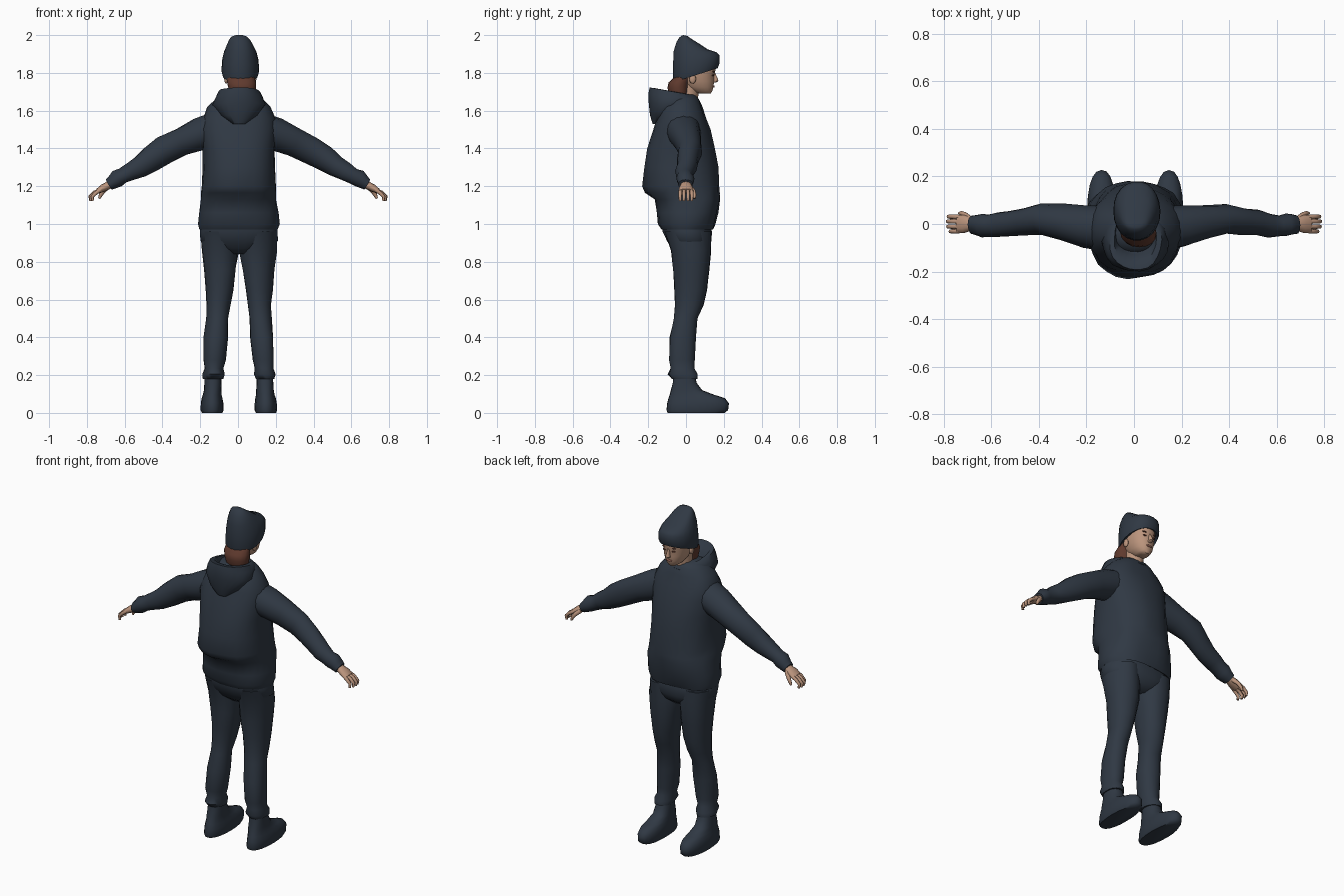
import bpy, bmesh, math
from mathutils import Vector, noise


def material(name, rgb):
    m = bpy.data.materials.new(name)
    m.diffuse_color = (*rgb, 1)
    return m


CLOTH = material("navy cloth", (0.029, 0.040, 0.057))
SKIN = material("skin", (0.50, 0.30, 0.205))
HAIR = material("brown hair", (0.115, 0.042, 0.027))
LIPS = material("lips", (0.36, 0.15, 0.11))


def skin_rings(name, rings, mat, fold=0.0):
    """Join rings of points into a closed smooth body; fold adds cloth creases."""
    bm = bmesh.new()
    loops = []
    for ring in rings:
        c = sum(ring, Vector()) / len(ring)
        loop = []
        for p in ring:
            d = (p - c).normalized()
            loop.append(bm.verts.new(p + d * fold * noise.noise(p * 13)))
        loops.append(loop)
    n = len(loops[0])
    for a, b in zip(loops, loops[1:]):
        for i in range(n):
            j = (i + 1) % n
            bm.faces.new((a[i], a[j], b[j], b[i]))
    bm.faces.new(loops[0])
    bm.faces.new(loops[-1])
    bmesh.ops.recalc_face_normals(bm, faces=bm.faces)
    me = bpy.data.meshes.new(name)
    bm.to_mesh(me)
    bm.free()
    ob = bpy.data.objects.new(name, me)
    bpy.context.collection.objects.link(ob)
    me.materials.append(mat)
    bpy.ops.object.select_all(action='DESELECT')
    bpy.context.view_layer.objects.active = ob
    ob.select_set(True)
    bpy.ops.object.shade_smooth_by_angle(angle=math.radians(55))
    return ob


def column(name, rows, mat, n=22, power=2.2, fold=0.0):
    """Upright body; rows are (z, centre x, half width, y back, y front, tilt)."""
    rings = []
    for z, cx, hx, y0, y1, tilt in rows:
        ring = []
        for i in range(n):
            a = 2 * math.pi * i / n
            c, s = math.cos(a), math.sin(a)
            x = math.copysign(abs(c) ** (2 / power), c) * hx
            y = math.copysign(abs(s) ** (2 / power), s) * (y1 - y0) / 2
            ring.append(Vector((cx + x, (y0 + y1) / 2 + y, z + tilt * y)))
        rings.append(ring)
    return skin_rings(name, rings, mat, fold)


def limb(name, rows, side, mat, n=14, fold=0.0):
    """Tube along a path; rows are (x, y, z, radius along y, radius across)."""
    pts = [Vector((side * r[0], r[1], r[2])) for r in rows]
    rings = []
    for k, r in enumerate(rows):
        t = (pts[min(k + 1, len(pts) - 1)] - pts[max(k - 1, 0)]).normalized()
        u = (Vector((0, 1, 0)) - t * t.y).normalized()
        v = t.cross(u)
        rings.append([pts[k] + u * math.cos(2 * math.pi * i / n) * r[3]
                      + v * math.sin(2 * math.pi * i / n) * r[4] for i in range(n)])
    return skin_rings(name, rings, mat, fold)


def ball(name, loc, scale, mat):
    rows = []
    for k in range(1, 8):
        a = math.pi * k / 8
        h = math.sin(a)
        rows.append((loc[2] - math.cos(a) * scale[2], loc[0], h * scale[0],
                     loc[1] - h * scale[1], loc[1] + h * scale[1], 0))
    return column(name, rows, mat, 12, 2)


# Hooded top: loose back, gathered hem
column("sweater", [
    (0.995, .005, .17, -.10, .11, 0), (0.97, .005, .205, -.13, .145, 0),
    (1.00, .005, .215, -.147, .155, 0), (1.06, .005, .208, -.155, .17, 0),
    (1.13, .005, .20, -.165, .178, 0), (1.165, .005, .198, -.215, .18, 0),
    (1.20, .005, .196, -.23, .178, 0), (1.30, .005, .193, -.222, .17, 0),
    (1.40, .005, .193, -.208, .152, 0), (1.50, .005, .203, -.172, .13, 0),
    (1.56, .005, .192, -.155, .108, 0), (1.62, .005, .165, -.13, .085, 0),
    (1.66, .005, .125, -.11, .07, 0), (1.685, .005, .09, -.08, .05, 0)],
    CLOTH, 26, 2.3, .010)

# Hood lying on the back, open at the top
column("hood", [
    (1.53, .005, .04, -.175, -.10, 0), (1.575, .005, .10, -.19, -.04, 0),
    (1.63, .005, .14, -.198, .05, -.1), (1.67, .005, .125, -.198, .075, -.15),
    (1.70, .005, .11, -.192, .06, -.18), (1.70, .005, .09, -.165, .048, -.18),
    (1.66, .005, .075, -.125, .04, -.1), (1.62, .005, .06, -.09, .04, 0)],
    CLOTH, 22, 2.2, .008)

# Hips of the trousers
column("trouser_seat", [
    (1.02, .005, .195, -.12, .12, 0), (0.96, .005, .205, -.125, .138, 0),
    (0.91, .005, .205, -.10, .135, 0), (0.87, .005, .15, -.075, .12, 0),
    (0.84, .005, .06, -.04, .08, 0)], CLOTH, 22, 2.3, .005)

for s, label in ((-1, "left"), (1, "right")):
    def mirror(rows):
        return [(r[0], .005 + s * r[1], *r[2:]) for r in rows]

    # Trouser leg with bunched ankle
    column(label + "_trouser_leg", mirror([
        (0.96, .105, .095, -.115, .13, 0), (0.86, .10, .097, -.078, .133, 0),
        (0.76, .101, .085, -.068, .125, 0), (0.65, .105, .072, -.06, .11, 0),
        (0.57, .108, .062, -.056, .09, 0), (0.50, .112, .058, -.065, .06, 0),
        (0.40, .122, .062, -.086, .052, 0), (0.28, .130, .058, -.09, .045, 0),
        (0.235, .133, .050, -.082, .042, 0), (0.205, .136, .056, -.094, .055, 0),
        (0.18, .138, .050, -.075, .055, 0)]), CLOTH, 18, 2.1, .010)

    # Boot with rounded toe
    column(label + "_boot", mirror([
        (0.0, .142, .054, -.098, .205, 0), (0.015, .142, .060, -.104, .222, 0),
        (0.05, .142, .059, -.10, .226, 0), (0.078, .141, .055, -.092, .205, 0),
        (0.095, .140, .050, -.086, .15, 0), (0.12, .139, .047, -.08, .085, 0),
        (0.16, .138, .045, -.07, .055, 0), (0.22, .137, .043, -.066, .04, 0)]),
        CLOTH, 20, 2.3, .003)

    # Sleeve with gathered cuff
    limb(label + "_sleeve", [
        (.10, -.02, 1.52, .095, .08), (.20, -.01, 1.475, .088, .088),
        (.30, .008, 1.435, .074, .076), (.39, .022, 1.39, .064, .074),
        (.46, .010, 1.345, .058, .066), (.52, .002, 1.305, .052, .058),
        (.57, -.004, 1.278, .048, .048), (.61, -.007, 1.255, .044, .042),
        (.64, -.007, 1.240, .049, .048), (.665, -.006, 1.222, .043, .037),
        (.685, -.005, 1.210, .038, .030)], s, CLOTH, 16, .010)

    # Hand, fingers curling down
    limb(label + "_palm", [
        (.66, -.003, 1.218, .026, .020), (.69, 0, 1.203, .030, .021),
        (.715, 0, 1.190, .038, .020), (.742, 0, 1.174, .037, .014)], s, SKIN, 12)
    for k, y in enumerate((.028, .010, -.010, -.028)):
        r = (0, .004, .002, -.008)[k]
        limb(f"{label}_finger_{k + 1}", [
            (.725, y, 1.183, .010, .010), (.758 + r, y * 1.1, 1.166, .0095, .010),
            (.780 + r, y * 1.1, 1.145, .0085, .009), (.776 + r, y * 1.1, 1.123, .007, .007)],
            s, SKIN, 8)
    limb(label + "_thumb", [
        (.69, .022, 1.196, .012, .014), (.712, .040, 1.175, .011, .012),
        (.728, .046, 1.152, .009, .010), (.735, .045, 1.135, .006, .006)], s, SKIN, 8)

    # Eye, brow and ear lobe
    ball(label + "_eye", (.012 + s * .03, .143, 1.787), (.012, .006, .005), HAIR)
    ball(label + "_brow", (.012 + s * .031, .145, 1.807), (.017, .006, .004), HAIR)
    ball(label + "_ear", (.012 + s * .075, .035, 1.768), (.010, .018, .025), SKIN)

# Neck, face, nose and mouth
column("neck", [(1.60, .01, .055, -.05, .06, 0), (1.68, .01, .05, -.04, .065, 0),
                (1.74, .01, .052, -.04, .07, 0)], SKIN, 16, 2)
column("face", [
    (1.690, .012, .022, .085, .130, 0), (1.700, .012, .038, .04, .140, .1),
    (1.725, .012, .056, -.01, .146, 0), (1.755, .012, .067, -.03, .149, 0),
    (1.785, .012, .073, -.045, .150, 0), (1.815, .012, .076, -.05, .157, 0),
    (1.86, .012, .075, -.05, .155, 0)], SKIN, 22, 2.15)
column("nose", [
    (1.748, .012, .010, .135, .158, 0), (1.756, .012, .014, .135, .172, 0),
    (1.765, .012, .010, .135, .171, 0), (1.80, .012, .006, .135, .155, 0)], SKIN, 10, 2)
ball("mouth", (.012, .145, 1.728), (.020, .007, .006), LIPS)

# Hair tied at the nape
column("hair", [
    (1.62, .02, .055, -.07, .0, 0), (1.68, .022, .066, -.085, .01, 0),
    (1.72, .022, .073, -.098, .015, 0), (1.75, .018, .076, -.092, .02, 0),
    (1.775, .014, .074, -.065, .03, 0), (1.80, .012, .07, -.05, .03, 0)], HAIR, 16, 2.1)

# Knitted hat: tilted rim, peak towards the back
column("knitted_hat", [
    (1.80, .012, .085, -.05, .155, .3), (1.788, .012, .094, -.064, .168, .32),
    (1.81, .012, .099, -.069, .178, .32), (1.865, .012, .097, -.070, .178, .22),
    (1.912, .012, .086, -.066, .163, -.03), (1.945, .010, .070, -.050, .115, -.24),
    (1.973, .008, .056, -.034, .065, -.3), (1.990, .007, .042, -.022, .025, -.3),
    (1.998, .007, .024, -.014, .008, -.2)], CLOTH, 22, 2.15, .002)
